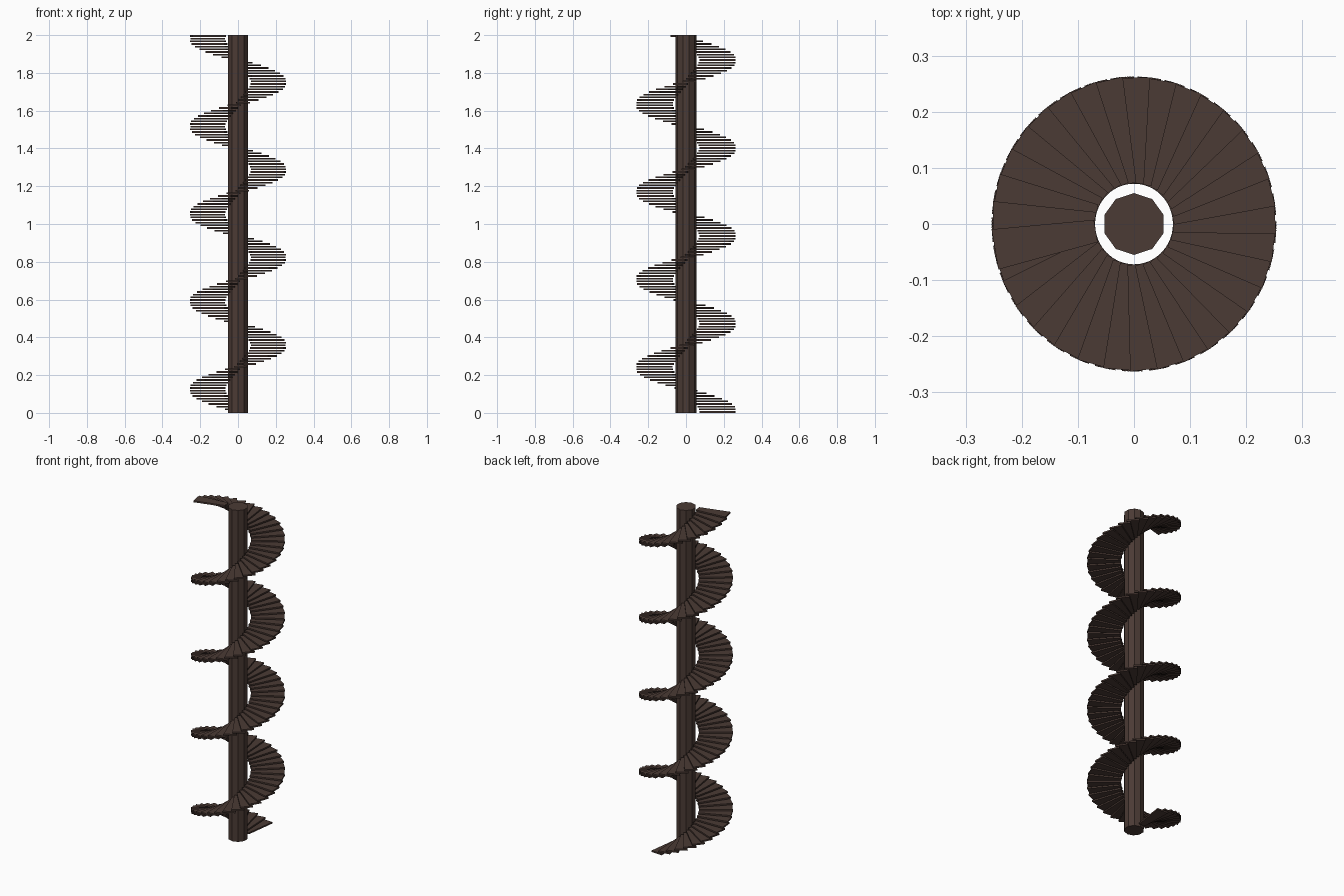
import bpy, bmesh, math
from mathutils import Matrix, Vector

cube = bpy.data.objects.get("Cube")
if cube:
    bpy.data.objects.remove(cube)

HEIGHT = 2.0
STEPS = 142
START, END = math.radians(87), math.radians(190 + 4 * 360)
THICK = 0.009
INNER, OUTER = 0.071, 0.258            # radial reach of a tread
INNER_HALF, OUTER_HALF = 0.02, 0.036   # half widths of the tapered tread

wood = bpy.data.materials.new("dark brown wood")
wood.use_nodes = True
colour = (0.07, 0.043, 0.035, 1)
wood.diffuse_color = colour
wood.node_tree.nodes["Principled BSDF"].inputs["Base Color"].default_value = colour


def add_object(name, bm):
    bmesh.ops.recalc_face_normals(bm, faces=bm.faces)
    mesh = bpy.data.meshes.new(name)
    bm.to_mesh(mesh)
    bm.free()
    mesh.materials.append(wood)
    obj = bpy.data.objects.new(name, mesh)
    bpy.context.collection.objects.link(obj)
    return obj


# Central pole: ten flat sides with a corner facing the back
bm = bmesh.new()
bmesh.ops.create_cone(bm, cap_ends=True, segments=10, radius1=0.055, radius2=0.055, depth=HEIGHT,
                      matrix=Matrix.Translation((0, 0, HEIGHT / 2)) @ Matrix.Rotation(math.pi / 2, 4, 'Z'))
bm.verts.ensure_lookup_table()
turn = math.pi / 2 - math.atan2(bm.verts[0].co.y, bm.verts[0].co.x)
bmesh.ops.rotate(bm, verts=bm.verts, matrix=Matrix.Rotation(turn, 3, 'Z'))
add_object("central_pole", bm)

# Spiral treads: one tapered slab repeated around and up the pole
bm = bmesh.new()
for i in range(STEPS):
    t = i / (STEPS - 1)
    place = (Matrix.Translation((0, 0, t * (HEIGHT - THICK) + THICK / 2))
             @ Matrix.Diagonal((0.975, 1.01, 1, 1))
             @ Matrix.Rotation(START + t * (END - START), 4, 'Z'))
    slab = bmesh.ops.create_cube(bm, size=1)["verts"]
    for v in slab:
        outer = v.co.x > 0
        half = OUTER_HALF if outer else INNER_HALF
        v.co = place @ Vector((OUTER if outer else INNER, math.copysign(half, v.co.y), v.co.z * THICK))
add_object("spiral_treads", bm)
